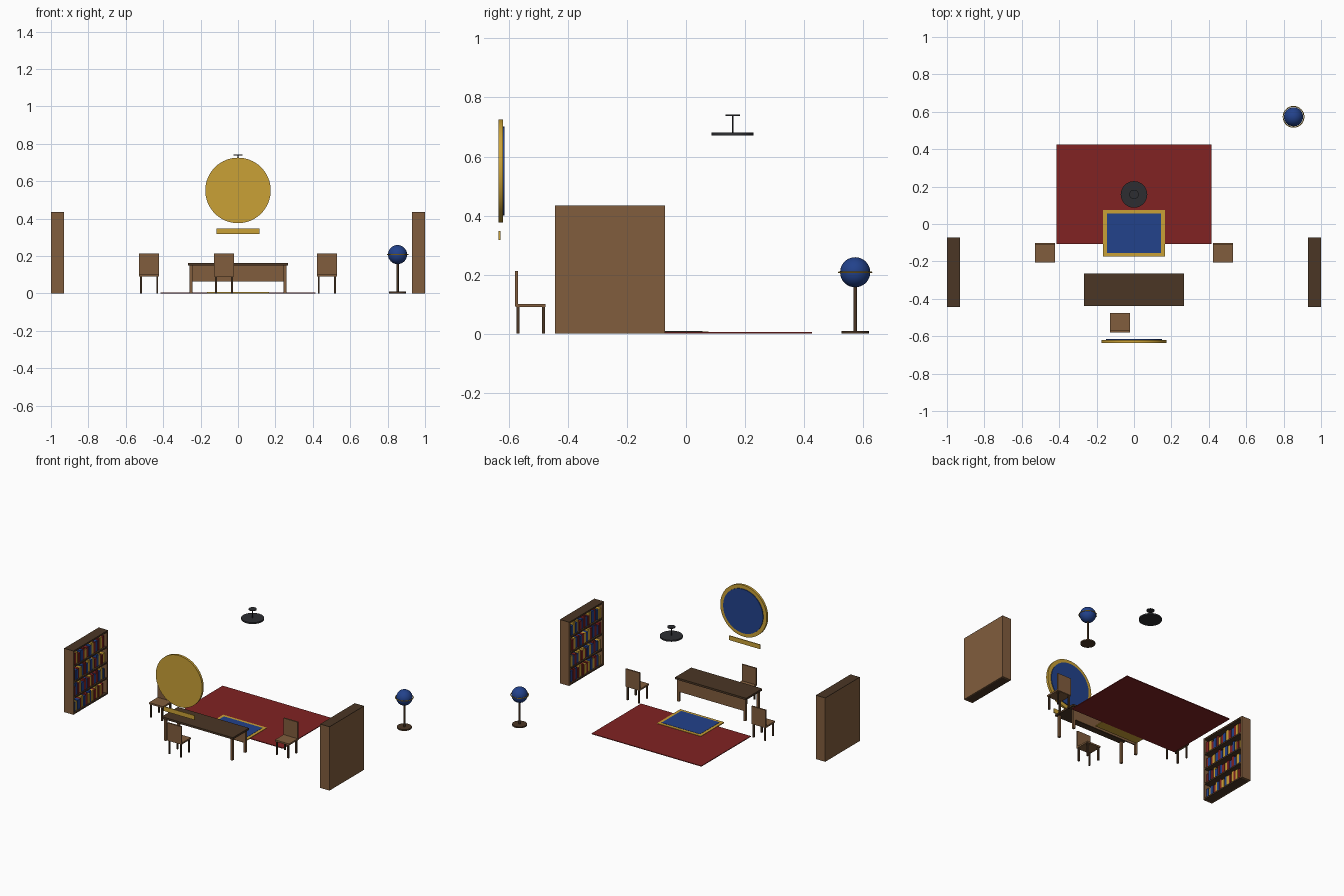
import bpy, bmesh, math, random
from mathutils import Matrix, Vector

if "Cube" in bpy.data.objects:
    bpy.data.objects.remove(bpy.data.objects["Cube"])

random.seed(4)


def material(name, rgb):
    m = bpy.data.materials.new(name)
    m.diffuse_color = (*rgb, 1.0)
    m.use_nodes = True
    m.node_tree.nodes["Principled BSDF"].inputs["Base Color"].default_value = m.diffuse_color
    return m


LIGHT = material("light wood", (0.22, 0.11, 0.047))
DARK = material("dark wood", (0.070, 0.037, 0.018))
GOLD = material("gold", (0.59, 0.355, 0.037))
RED = material("red", (0.22, 0.016, 0.016))
BLUE = material("blue", (0.016, 0.054, 0.26))
METAL = material("dark metal", (0.026, 0.027, 0.031))


def finish(name, bm, mats, smooth=False):
    me = bpy.data.meshes.new(name)
    bm.to_mesh(me)
    bm.free()
    for m in mats:
        me.materials.append(m)
    ob = bpy.data.objects.new(name, me)
    bpy.context.collection.objects.link(ob)
    if smooth:
        bpy.context.view_layer.objects.active = ob
        ob.select_set(True)
        bpy.ops.object.shade_smooth_by_angle(angle=math.radians(40))
        ob.select_set(False)
    return ob


def add_box(bm, x, y, z, index=0):
    """Axis-aligned box from (min, max) pairs."""
    size = (x[1] - x[0], y[1] - y[0], z[1] - z[0])
    mid = ((x[0] + x[1]) / 2, (y[0] + y[1]) / 2, (z[0] + z[1]) / 2)
    mat = Matrix.Translation(mid) @ Matrix.Diagonal((*size, 1))
    verts = bmesh.ops.create_cube(bm, size=1, matrix=mat)["verts"]
    for f in {f for v in verts for f in v.link_faces}:
        f.material_index = index


def box(name, x, y, z, mat):
    bm = bmesh.new()
    add_box(bm, x, y, z)
    return finish(name, bm, [mat])


def disc(name, center, r, depth, mat, axis="Z", sides=48):
    bm = bmesh.new()
    m = Matrix.Translation(center)
    if axis == "Y":
        m = m @ Matrix.Rotation(math.pi / 2, 4, "X")
    bmesh.ops.create_cone(bm, cap_ends=True, segments=sides, radius1=r,
                          radius2=r, depth=depth, matrix=m)
    return finish(name, bm, [mat], smooth=True)


def chair(cx, cy, back):
    """Chair with its backrest on the +y (back=1) or -y (back=-1) side."""
    w = 0.053
    box("chair_seat", (cx - w, cx + w), (cy - 0.05, cy + 0.05), (0.09, 0.101), LIGHT)
    yb = cy + back * 0.048
    box("chair_back", (cx - w, cx + w), (yb - 0.005, yb + 0.005), (0.092, 0.213), LIGHT)
    bm = bmesh.new()
    for sx in (-1, 1):
        for sy in (-1, 1):
            x, y = cx + sx * 0.043, cy + sy * 0.043
            add_box(bm, (x - 0.005, x + 0.005), (y - 0.005, y + 0.005), (0, 0.09))
    finish("chair_legs", bm, [DARK])


def bookcase(side):
    """Bookcase at x = side * 1, open towards the middle of the room."""
    def xr(a, b):
        return tuple(sorted((side * a, side * b)))
    y0, y1, top, t = -0.443, -0.071, 0.435, 0.012
    # Carcass: two sides and a back panel
    bm = bmesh.new()
    for a in (y0, y1 - t):
        add_box(bm, xr(0.93, 1), (a, a + t), (0, top - 0.003))
    add_box(bm, xr(0.992, 1), (y0 + t, y1 - t), (0, top - 0.003))
    finish("bookcase_carcass", bm, [LIGHT])
    # Boards: bottom, three shelves, top
    bm = bmesh.new()
    pitch = (top - t) / 4
    for i in range(5):
        z = i * pitch
        add_box(bm, xr(0.931, 0.992), (y0 + t, y1 - t), (z, z + t - 0.002))
    add_box(bm, xr(0.93, 1), (y0, y1), (top - 0.003, top))
    finish("bookcase_shelves", bm, [DARK])
    # Books of varied width, height and colour
    bm = bmesh.new()
    for i in range(4):
        z, y, last = i * pitch + t - 0.002, y0 + t + 0.006, -1
        while y < y1 - t - 0.026:
            w = random.uniform(0.017, 0.025)
            h = random.uniform(0.06, 0.082)
            last = random.choice([c for c in range(3) if c != last])
            add_box(bm, xr(0.938 + random.uniform(0, 0.006), 0.99),
                    (y, y + w), (z, z + h), last)
            y += w + 0.002
    finish("books", bm, [RED, BLUE, GOLD])


for s in (-1, 1):
    bookcase(s)

# Desk
box("desk_top", (-0.268, 0.268), (-0.438, -0.265), (0.15, 0.163), DARK)
box("desk_panel", (-0.245, 0.245), (-0.285, -0.277), (0.065, 0.15), LIGHT)
bm = bmesh.new()
for x in (-0.25, 0.25):
    for y in (-0.42, -0.281):
        add_box(bm, (x - 0.008, x + 0.008), (y - 0.008, y + 0.008), (0, 0.15))
finish("desk_legs", bm, [LIGHT])

# Chairs: one behind the desk, two at the sides
chair(-0.075, -0.526, -1)
chair(-0.475, -0.155, 1)
chair(0.475, -0.155, 1)

# Rugs
box("large_rug", (-0.414, 0.414), (-0.107, 0.426), (0, 0.005), RED)
box("small_rug_border", (-0.165, 0.165), (-0.175, 0.076), (0.001, 0.0075), GOLD)
box("small_rug_centre", (-0.145, 0.145), (-0.155, 0.056), (0.006, 0.009), BLUE)

# Round wall emblem and the bar below it
disc("emblem_rim", (0, -0.627, 0.551), 0.175, 0.016, GOLD, "Y", 64)
disc("emblem_face", (0, -0.6175, 0.551), 0.15, 0.007, BLUE, "Y", 64)
box("emblem_bar", (-0.116, 0.116), (-0.635, -0.629), (0.318, 0.348), GOLD)

# Hanging lamp
LX, LY = 0, 0.158
disc("lamp_disc", (LX, LY, 0.676), 0.071, 0.01, METAL)
disc("lamp_stem", (LX, LY, 0.709), 0.003, 0.06, METAL, sides=12)
disc("lamp_canopy", (LX, LY, 0.7395), 0.025, 0.005, METAL, sides=32)

# Globe on its stand
GX, GY, GZ = 0.853, 0.573, 0.208
disc("globe_base", (GX, GY, 0.005), 0.046, 0.009, DARK)
disc("globe_stem", (GX, GY, 0.083), 0.0065, 0.155, DARK, sides=16)
bm = bmesh.new()
bmesh.ops.create_uvsphere(bm, u_segments=32, v_segments=16, radius=0.051,
                          matrix=Matrix.Translation((GX, GY, GZ)))
finish("globe", bm, [BLUE], smooth=True)

# Ring around the globe: a small circle spun about the globe axis
bm = bmesh.new()
ring = [bm.verts.new((GX + 0.0555 + 0.0025 * math.cos(a), GY, GZ + 0.0025 * math.sin(a)))
        for a in (math.tau * i / 8 for i in range(8))]
edges = [bm.edges.new((ring[i], ring[(i + 1) % 8])) for i in range(8)]
bmesh.ops.spin(bm, geom=ring + edges, cent=(GX, GY, GZ), axis=(0, 0, 1),
               angle=math.tau, steps=48, use_merge=True)
bmesh.ops.remove_doubles(bm, verts=bm.verts, dist=1e-5)
bmesh.ops.recalc_face_normals(bm, faces=bm.faces)
finish("globe_ring", bm, [GOLD], smooth=True)
